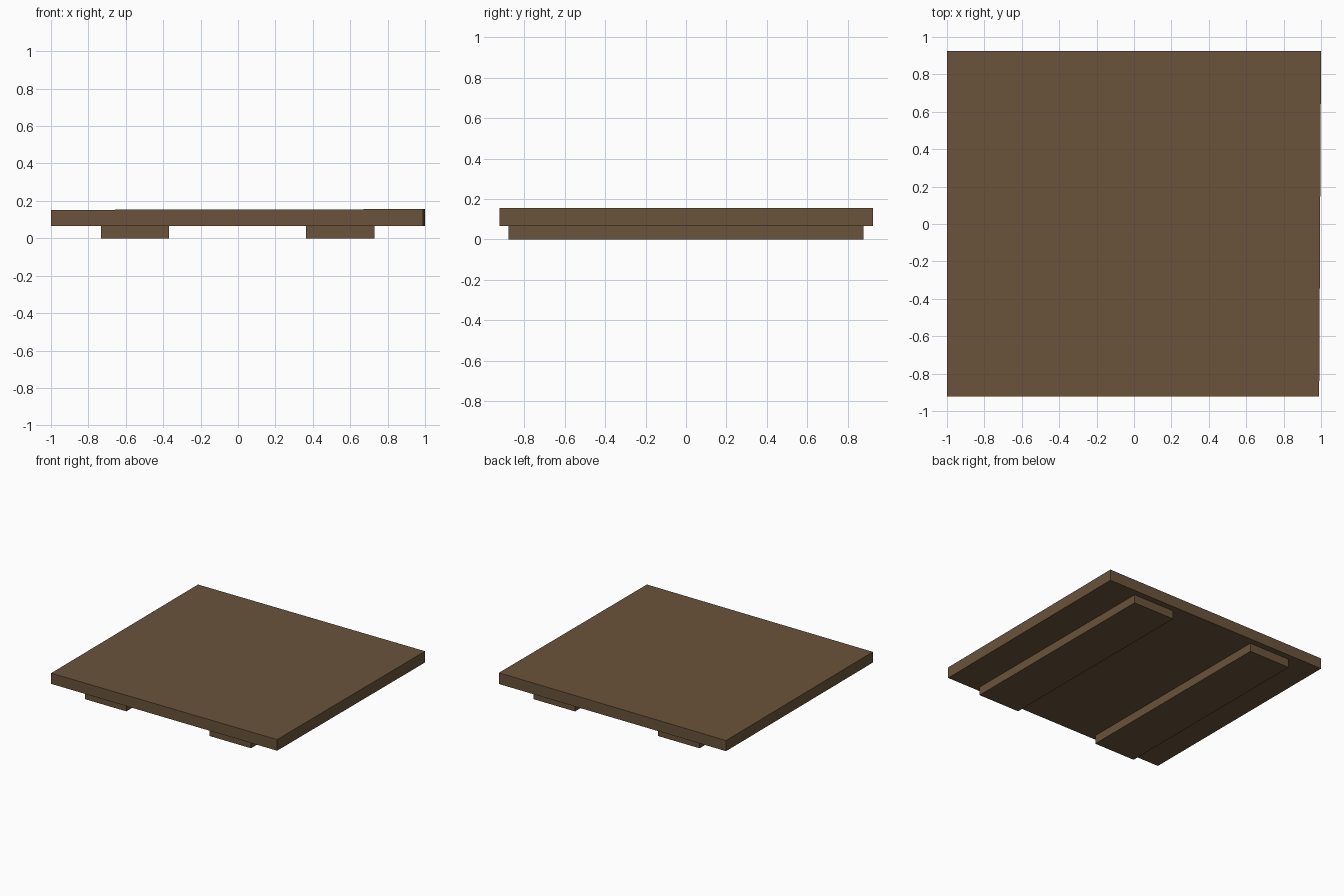
import bpy, bmesh

if "Cube" in bpy.data.objects:
    bpy.data.objects.remove(bpy.data.objects["Cube"])

# single wood colour
wood = bpy.data.materials.new("brown wood")
wood.diffuse_color = (0.144, 0.087, 0.043, 1)
wood.use_nodes = True
wood.node_tree.nodes["Principled BSDF"].inputs["Base Color"].default_value = wood.diffuse_color


def box(name, x0, x1, y0, y1, z0, z1):
    bm = bmesh.new()
    bmesh.ops.create_cube(bm, size=1)
    for v in bm.verts:
        v.co.x = x1 if v.co.x > 0 else x0
        v.co.y = y1 if v.co.y > 0 else y0
        v.co.z = z1 if v.co.z > 0 else z0
    me = bpy.data.meshes.new(name)
    bm.to_mesh(me)
    bm.free()
    me.materials.append(wood)
    ob = bpy.data.objects.new(name, me)
    bpy.context.collection.objects.link(ob)
    return ob


# top board, very slightly out of square at the front right and sloping to the left
board = box("top_board", -1, 1, -0.922, 0.925, 0.067, 0.156)
for v in board.data.vertices:
    if v.co.x > 0 and v.co.y < 0:
        v.co.x = 0.99
    if v.co.x < 0 and v.co.z > 0.1:
        v.co.z = 0.152

# two runners underneath
box("left_runner", -0.733, -0.369, -0.878, 0.876, 0, 0.067)
box("right_runner", 0.364, 0.729, -0.878, 0.876, 0, 0.067)
